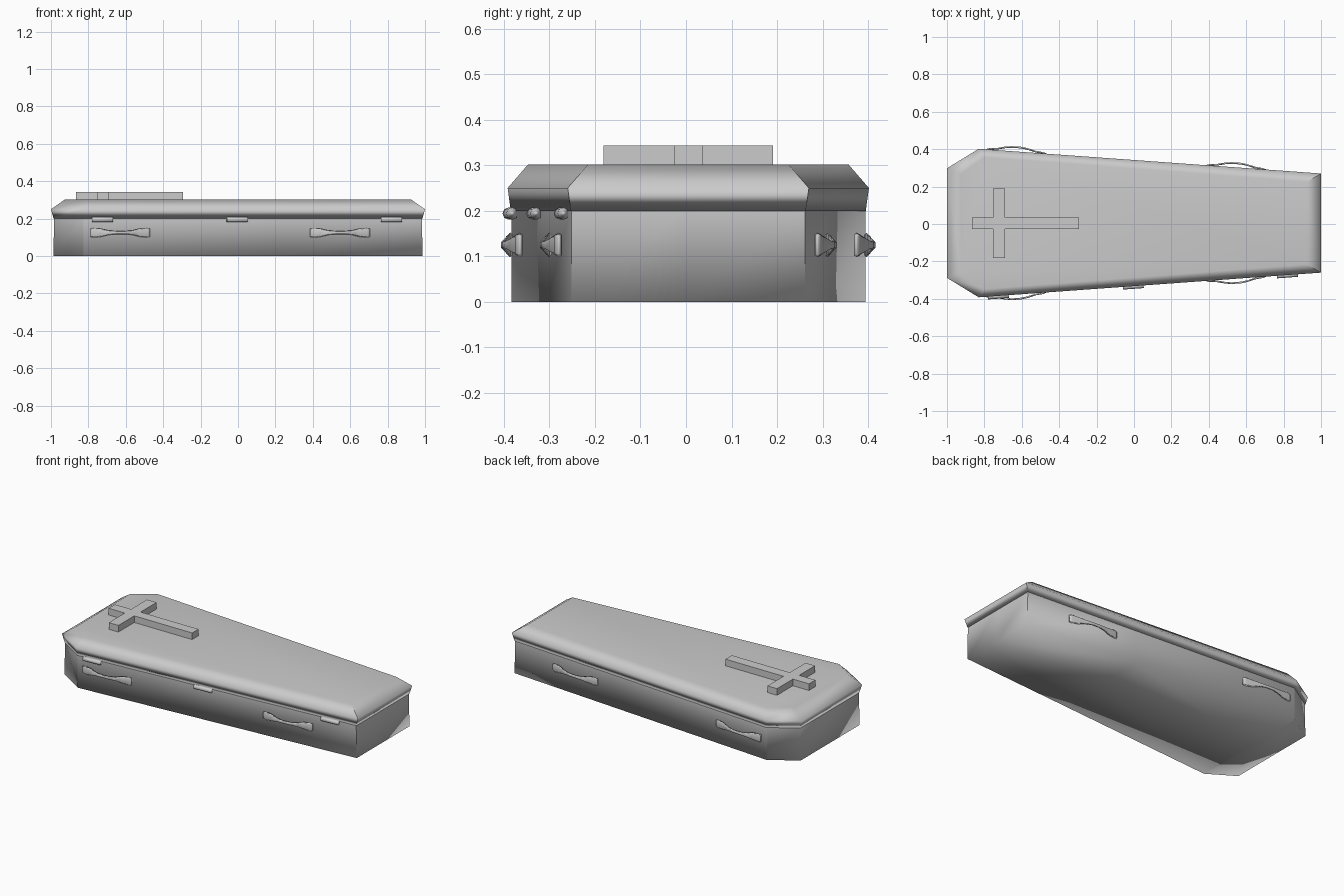
import bpy, bmesh, math
from mathutils import Vector, Matrix

if "Cube" in bpy.data.objects:
    bpy.data.objects.remove(bpy.data.objects["Cube"])

CY = 0.005  # centre line of the casket
grey = bpy.data.materials.new("plain grey")
grey.use_nodes = True
COLOUR = (0.6, 0.6, 0.6, 1)
grey.diffuse_color = COLOUR
grey.node_tree.nodes["Principled BSDF"].inputs["Base Color"].default_value = COLOUR


def finish(name, bm, smooth=True):
    bmesh.ops.recalc_face_normals(bm, faces=bm.faces)
    for f in bm.faces:
        f.smooth = smooth
    mesh = bpy.data.meshes.new(name)
    bm.to_mesh(mesh)
    bm.free()
    mesh.materials.append(grey)
    ob = bpy.data.objects.new(name, mesh)
    bpy.context.collection.objects.link(ob)
    return ob


def loft(rings, cap_start=True, cap_end=True):
    """Skin a list of equal-length closed rings."""
    bm = bmesh.new()
    vs = [[bm.verts.new(p) for p in ring] for ring in rings]
    n = len(vs[0])
    for a, b in zip(vs, vs[1:]):
        for i in range(n):
            j = (i + 1) % n
            bm.faces.new((a[i], a[j], b[j], b[i]))
    if cap_start:
        bm.faces.new(vs[0][::-1])
    if cap_end:
        bm.faces.new(vs[-1])
    return bm


def outline(z, inset, end_inset):
    """Six-sided casket plan: narrow foot at +x, shouldered head at -x."""
    half = [(1 - end_inset, 0.265 - inset), (-0.83 + end_inset * 0.4, 0.397 - inset),
            (-1 + end_inset, 0.293 - inset * 0.7)]
    pts = half + [(x, -y) for x, y in reversed(half)]
    return [(x, y + CY, z) for x, y in pts]


def sharpen_foot(bm):
    """Crisp edges around the flat foot panel."""
    bm.normal_update()
    for e in bm.edges:
        if len(e.link_faces) == 2:
            ends = [f.normal.x > 0.5 for f in e.link_faces]
            level = abs(e.verts[0].co.z - e.verts[1].co.z) < 1e-4
            if ends[0] != ends[1] and not level:
                e.smooth = False


# Lower box, with a centre spine and cross seams
body = loft([outline(0, 0.008, 0.013), outline(0.21, 0.008, 0.017)], cap_end=False)
for co, no in (((0.25, 0, 0), (1, 0, 0)), ((-0.83, 0, 0), (1, 0, 0)), ((0, CY, 0), (0, 1, 0))):
    bmesh.ops.bisect_plane(body, geom=body.verts[:] + body.edges[:] + body.faces[:],
                           plane_co=co, plane_no=no)
bmesh.ops.recalc_face_normals(body, faces=body.faces)
sharpen_foot(body)
finish("casket_body", body)

# Lid: tucked lower edge, wide rim, sloped shoulder and flat top
lid = loft([outline(0.2, 0.007, 0.014), outline(0.25, 0, 0), outline(0.302, 0.045, 0.075)])
bmesh.ops.recalc_face_normals(lid, faces=lid.faces)
sharpen_foot(lid)
lid_ob = finish("casket_lid", lid)
weighted = lid_ob.modifiers.new("soft_shoulder", 'WEIGHTED_NORMAL')
weighted.keep_sharp = True

# Raised cross on the lid
long_l, long_r, arm_l, arm_r = -0.865, -0.295, -0.755, -0.69
hw, arm = 0.031, 0.186
side = [(long_r, hw), (arm_r, hw), (arm_r, arm), (arm_l, arm), (arm_l, hw), (long_l, hw)]
plan = side + [(x, -y) for x, y in reversed(side)]
cross = loft([[(x, y + CY, z) for x, y in plan] for z in (0.295, 0.343)])
finish("lid_cross", cross, smooth=False)


# Frame lying on a long side wall: local x along the wall, local y outward
WALL_A, WALL_B = Vector((-0.825, 0.389)), Vector((0.985, 0.257))


def wall_frame(x, z, s):
    t = (x - WALL_A.x) / (WALL_B.x - WALL_A.x)
    y = WALL_A.lerp(WALL_B, t).y
    d = (WALL_B - WALL_A).normalized()
    along, out = Vector((d.x, s * d.y, 0)), Vector((-d.y, s * d.x, 0))
    m = Matrix((along, out, Vector((0, 0, 1)))).transposed().to_4x4()
    return Matrix.Translation((x, s * y + CY, z)) @ m


# Bow-shaped handles: position along, outward offset, half height
grip = [(0.16, 0.001, 0.023), (0.145, 0.006, 0.027), (0.105, 0.010, 0.023),
        (0.06, 0.021, 0.012), (0.025, 0.026, 0.009)]
path = [(-a, o, h) for a, o, h in grip] + grip[::-1]
for s, side_name in ((-1, "front"), (1, "back")):
    for x, end_name in ((-0.63, "head"), (0.545, "foot")):
        bm = loft([[(a, o, -h), (a, o + 0.009, -h * 0.7), (a, o + 0.009, h * 0.7), (a, o, h)]
                   for a, o, h in path])
        bm.transform(wall_frame(x, 0.125, s))
        ob = finish(f"handle_{side_name}_{end_name}", bm)
        ob.modifiers.new("soft_faces", 'WEIGHTED_NORMAL')

# Hinge barrels on the front side, just below the lid
for i, x in enumerate((-0.725, -0.005, 0.82)):
    bm = bmesh.new()
    bmesh.ops.create_cone(bm, cap_ends=True, segments=8, radius1=0.0135, radius2=0.0135,
                          depth=0.112, matrix=Matrix.Rotation(math.pi / 2, 4, 'Y'))
    bm.transform(wall_frame(x, 0.194, -1) @ Matrix.Translation((0, 0.009, 0)))
    ob = finish(f"hinge_{i + 1}", bm)
    ob.modifiers.new("soft_barrel", 'WEIGHTED_NORMAL')
